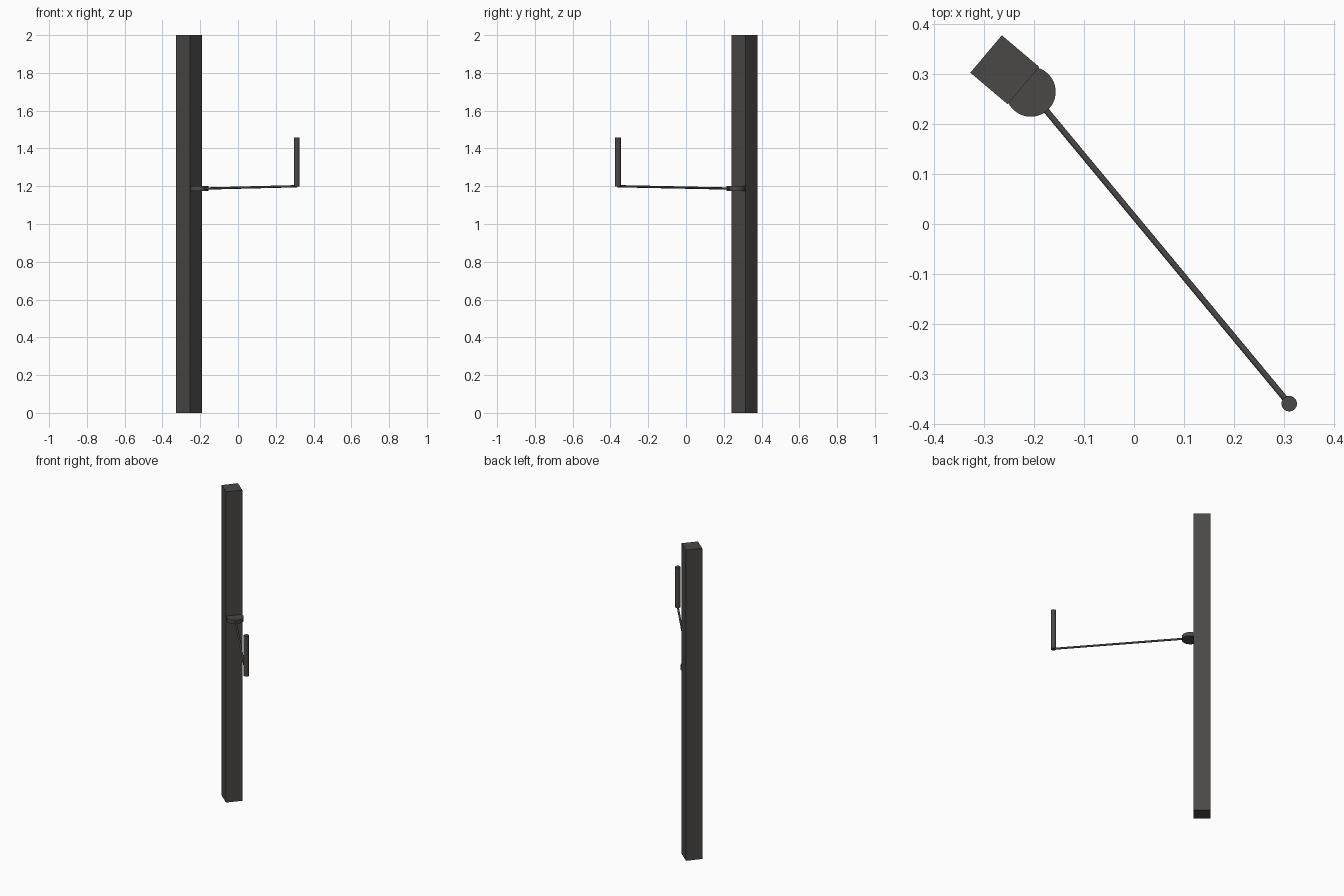
import bpy
from math import radians
from mathutils import Vector

cube = bpy.data.objects.get("Cube")
if cube:
    bpy.data.objects.remove(cube, do_unlink=True)

# Single dark metal colour
metal = bpy.data.materials.new("dark_grey_metal")
metal.use_nodes = True
colour = (0.07, 0.065, 0.062, 1)
metal.diffuse_color = colour
metal.node_tree.nodes["Principled BSDF"].inputs["Base Color"].default_value = colour


def finish(name, smooth=True):
    obj = bpy.context.object
    obj.name = name
    obj.data.materials.append(metal)
    if smooth:
        bpy.ops.object.shade_smooth_by_angle(angle=radians(35))
    return obj


def rod(name, start, end, radius, sides=32):
    """Cylinder running from one point to another."""
    start, end = Vector(start), Vector(end)
    axis = end - start
    bpy.ops.mesh.primitive_cylinder_add(
        vertices=sides, radius=radius, depth=axis.length,
        location=(start + end) / 2,
        rotation=axis.to_track_quat("Z", "Y").to_euler())
    return finish(name)


# Square post, turned so one face looks along the arm
bpy.ops.mesh.primitive_cube_add(size=1, location=(-0.259, 0.309, 1),
                                rotation=(0, 0, radians(-40.2)))
bpy.context.object.scale = (0.098, 0.098, 2)
finish("post", smooth=False)

# Round mounting disc half sunk into the post face
rod("mounting_disc", (-0.207, 0.265, 1.175), (-0.207, 0.265, 1.2), 0.05, 64)

# Thin arm rising slightly towards its tip
rod("arm", (-0.207, 0.265, 1.187), (0.311, -0.36, 1.2), 0.006, 16)

# Upright peg at the end of the arm
rod("peg", (0.311, -0.36, 1.198), (0.311, -0.36, 1.457), 0.0155)
